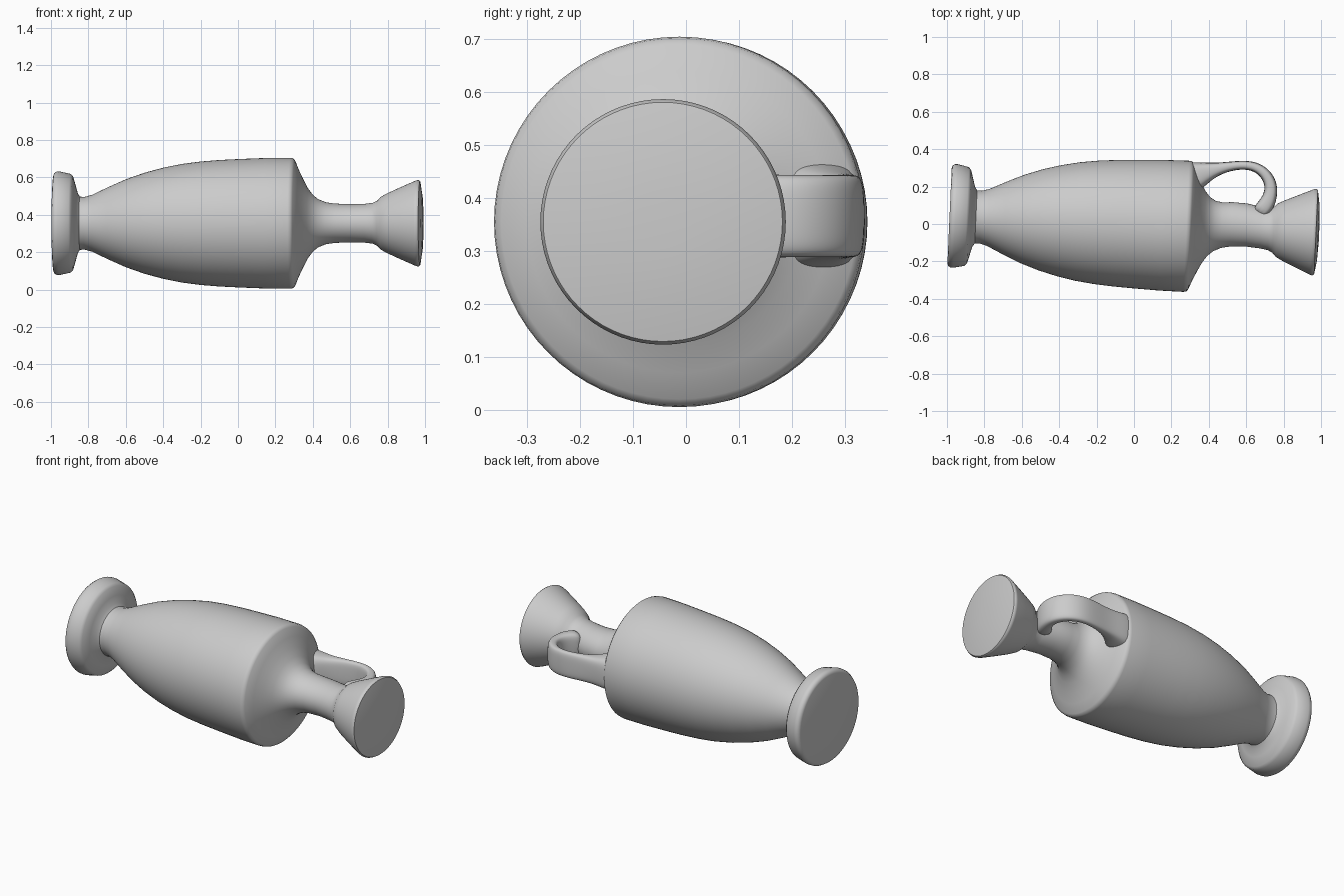
import bpy, bmesh, math
from mathutils import Vector

if "Cube" in bpy.data.objects:
    bpy.data.objects.remove(bpy.data.objects["Cube"])

clay = bpy.data.materials.new("grey clay")
clay.use_nodes = True
GREY = (0.6, 0.6, 0.6, 1)
clay.diffuse_color = GREY
clay.node_tree.nodes["Principled BSDF"].inputs["Base Color"].default_value = GREY


def loft(name, rings):
    """Skin a list of closed rings and cap both ends."""
    bm = bmesh.new()
    loops = [[bm.verts.new(p) for p in ring] for ring in rings]
    n = len(loops[0])
    for a, b in zip(loops, loops[1:]):
        for i in range(n):
            j = (i + 1) % n
            bm.faces.new((a[i], a[j], b[j], b[i]))
    bm.faces.new(loops[0])
    bm.faces.new(loops[-1])
    bmesh.ops.recalc_face_normals(bm, faces=bm.faces)
    mesh = bpy.data.meshes.new(name)
    bm.to_mesh(mesh)
    bm.free()
    mesh.materials.append(clay)
    obj = bpy.data.objects.new(name, mesh)
    bpy.context.collection.objects.link(obj)
    return obj


def smooth(obj, degrees):
    bpy.ops.object.select_all(action="DESELECT")
    obj.select_set(True)
    bpy.context.view_layer.objects.active = obj
    bpy.ops.object.shade_smooth_by_angle(angle=math.radians(degrees))


AXIS_Z = 0.355
SLOPE = -0.045   # the vessel lies slightly askew to the x axis

# Vessel: foot, tapered body, sharp shoulder, neck and flared mouth (x, radius)
profile = [
    (-0.986, 0.255), (-0.982, 0.268), (-0.970, 0.276), (-0.955, 0.277),
    (-0.895, 0.264), (-0.882, 0.250), (-0.868, 0.200), (-0.857, 0.160),
    (-0.845, 0.142), (-0.82, 0.141), (-0.78, 0.152), (-0.69, 0.195),
    (-0.60, 0.235), (-0.50, 0.270), (-0.40, 0.297), (-0.30, 0.317),
    (-0.20, 0.330), (-0.10, 0.338), (0.0, 0.343), (0.15, 0.349),
    (0.28, 0.350), (0.295, 0.347), (0.305, 0.335), (0.325, 0.285),
    (0.35, 0.232), (0.375, 0.185), (0.40, 0.152), (0.43, 0.128),
    (0.47, 0.112), (0.52, 0.105), (0.60, 0.102), (0.68, 0.104),
    (0.72, 0.109), (0.745, 0.121), (0.765, 0.142), (0.80, 0.161),
    (0.87, 0.193), (0.95, 0.228), (0.963, 0.232), (0.973, 0.226),
    (0.985, 0.150), (0.990, 0.050),
]
SIDES = 72
rings = []
for x, r in profile:
    # the neck is a little oval and bends back toward the handle
    bulge = math.exp(-((x - 0.56) / 0.13) ** 2)
    cy = SLOPE * x + 0.024 * bulge
    ry = r * (1 + 0.14 * bulge)
    ring = []
    for i in range(SIDES):
        a = math.tau * i / SIDES
        y = ry * math.cos(a)
        ring.append((x - SLOPE * y, cy + y, AXIS_Z + r * math.sin(a)))
    rings.append(ring)
smooth(loft("vessel", rings), 50)

# Strap handle: (x, y, half thickness, half width) along its centre line
path = [
    (0.27, 0.235, 0.090, 0.110), (0.345, 0.262, 0.072, 0.095),
    (0.405, 0.283, 0.045, 0.082), (0.47, 0.300, 0.028, 0.078),
    (0.55, 0.315, 0.022, 0.077), (0.63, 0.315, 0.024, 0.077),
    (0.695, 0.281, 0.029, 0.077), (0.733, 0.220, 0.033, 0.077),
    (0.732, 0.155, 0.036, 0.078), (0.705, 0.095, 0.045, 0.080),
    (0.66, 0.050, 0.040, 0.070),
]
rings = []
for k, (x, y, t, w) in enumerate(path):
    p, q = path[max(k - 1, 0)], path[min(k + 1, len(path) - 1)]
    tangent = Vector((q[0] - p[0], q[1] - p[1], 0)).normalized()
    normal = Vector((-tangent.y, tangent.x, 0))
    ring = []
    for i in range(16):
        c, s = math.cos(math.tau * i / 16), math.sin(math.tau * i / 16)
        # rounded-rectangle cross-section
        u = math.copysign(abs(c) ** 0.6, c) * t * 1.04
        v = math.copysign(abs(s) ** 0.6, s) * w * 1.02
        ring.append(Vector((x, y, 0.366 + v)) + normal * u)
    rings.append(ring)
handle = loft("handle", rings)
handle.modifiers.new("rounding", "SUBSURF").levels = 2
handle.modifiers["rounding"].render_levels = 2
smooth(handle, 60)
